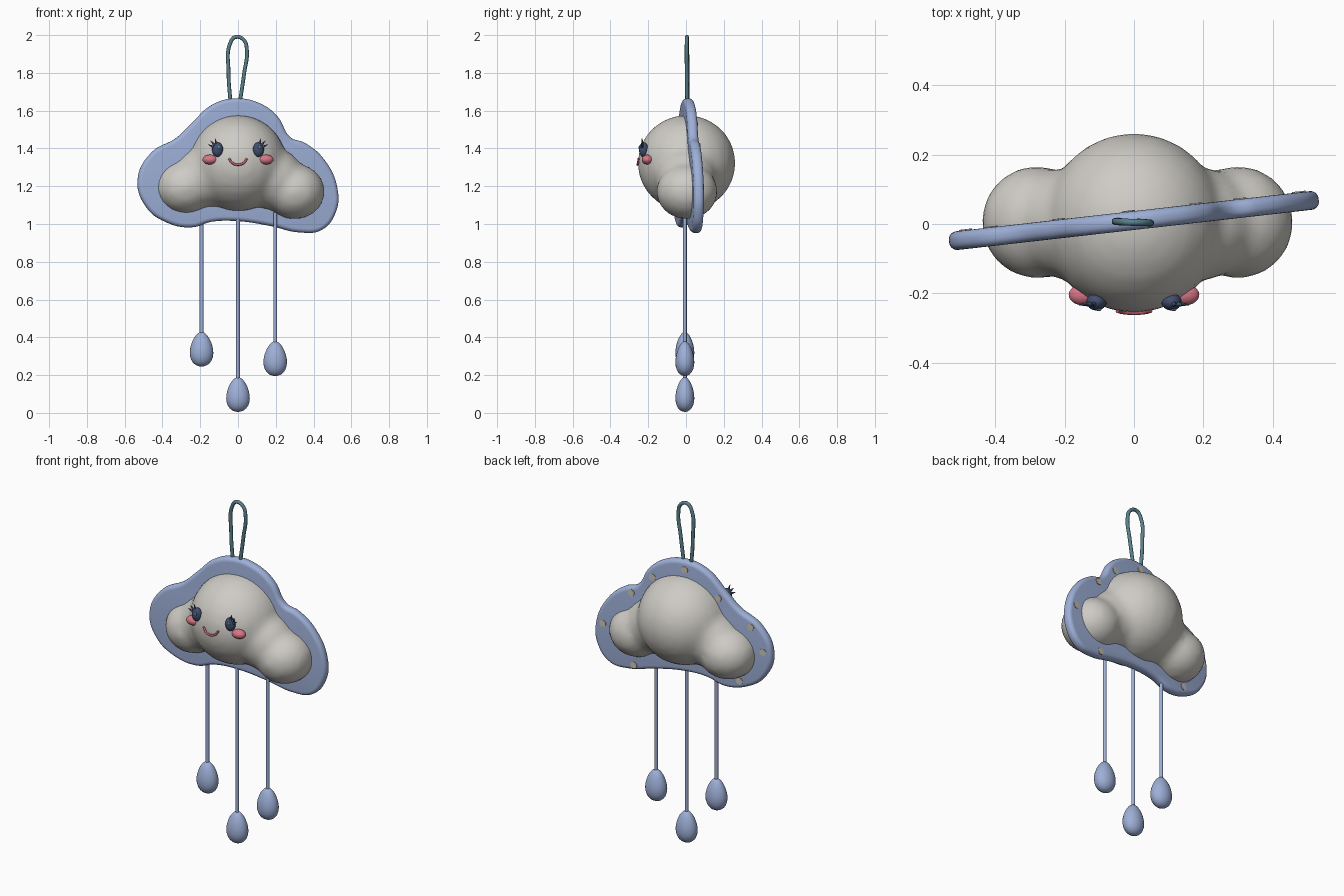
import bpy, bmesh, math
from mathutils import Vector, Matrix

if "Cube" in bpy.data.objects:
    bpy.data.objects.remove(bpy.data.objects["Cube"])


def material(name, rgb):
    m = bpy.data.materials.new(name)
    m.diffuse_color = (*rgb, 1)
    m.use_nodes = True
    m.node_tree.nodes["Principled BSDF"].inputs["Base Color"].default_value = m.diffuse_color
    return m


BLUE = material("felt blue", (0.34, 0.43, 0.68))
GREY = material("cloud grey", (0.62, 0.60, 0.56))
NAVY = material("eye navy", (0.055, 0.08, 0.16))
PINK = material("cheek pink", (0.68, 0.18, 0.24))
ROSE = material("mouth rose", (0.50, 0.11, 0.15))
TEAL = material("loop teal", (0.10, 0.22, 0.26))
CREAM = material("stitch cream", (0.60, 0.55, 0.44))


def activate(ob):
    bpy.ops.object.select_all(action='DESELECT')
    ob.select_set(True)
    bpy.context.view_layer.objects.active = ob


def finish(bm, name, mat, angle=60):
    bmesh.ops.recalc_face_normals(bm, faces=bm.faces)
    me = bpy.data.meshes.new(name)
    bm.to_mesh(me)
    bm.free()
    ob = bpy.data.objects.new(name, me)
    bpy.context.collection.objects.link(ob)
    me.materials.append(mat)
    activate(ob)
    bpy.ops.object.shade_smooth_by_angle(angle=math.radians(angle))
    return ob


def add_ball(bm, c, r, seg=24):
    m = Matrix.Translation(c) @ Matrix.Diagonal((*r, 1))
    return bmesh.ops.create_uvsphere(bm, u_segments=seg, v_segments=seg // 2 + 2,
                                     radius=1, matrix=m)["verts"]


def ball(name, c, r, mat):
    bm = bmesh.new()
    add_ball(bm, c, r)
    return finish(bm, name, mat)


def curve(name, pts, mat, dims='3D', cyclic=False, depth=0.01):
    cu = bpy.data.curves.new(name, 'CURVE')
    cu.dimensions = dims
    sp = cu.splines.new('BEZIER')
    sp.bezier_points.add(len(pts) - 1)
    for b, p in zip(sp.bezier_points, pts):
        b.co = (*p, 0) if len(p) == 2 else p
        b.handle_left_type = b.handle_right_type = 'AUTO'
    sp.use_cyclic_u = cyclic
    sp.resolution_u = 6
    cu.bevel_depth = depth
    cu.bevel_resolution = 4
    cu.use_fill_caps = True
    if dims == '2D':
        cu.fill_mode = 'BOTH'
        cu.extrude = 0.004
        cu.offset = -depth
    ob = bpy.data.objects.new(name, cu)
    bpy.context.collection.objects.link(ob)
    cu.materials.append(mat)
    return ob


def to_mesh(ob):
    activate(ob)
    bpy.ops.object.convert(target='MESH')
    ob = bpy.context.object
    bm = bmesh.new()
    bm.from_mesh(ob.data)
    bmesh.ops.remove_doubles(bm, verts=bm.verts, dist=0.0003)
    bm.to_mesh(ob.data)
    bm.free()
    bpy.ops.object.shade_smooth_by_angle(angle=math.radians(45))
    return ob


# Puffy cloud body: blended ellipsoids
bm = bmesh.new()
for c, r in [((0, 0.003, 1.322), (0.258, 0.26, 0.255)),
             ((-0.28, 0.005, 1.195), (0.16, 0.163, 0.145)),
             ((0.30, 0.005, 1.172), (0.16, 0.163, 0.147)),
             ((-0.17, 0, 1.25), (0.17, 0.165, 0.165)),
             ((0.18, 0, 1.24), (0.17, 0.165, 0.165))]:
    add_ball(bm, c, r)
body = finish(bm, "cloud_body", GREY)
rm = body.modifiers.new("blend", 'REMESH')
rm.mode = 'VOXEL'
rm.voxel_size = 0.022
rm.use_smooth_shade = True
sm = body.modifiers.new("soften", 'SMOOTH')
sm.iterations = 4
activate(body)
for m in ("blend", "soften"):
    bpy.ops.object.modifier_apply(modifier=m)

# Flat cloud backing with a rounded edge, slightly turned about z
outline = [(-0.015, 1.665), (-0.14, 1.63), (-0.25, 1.53), (-0.33, 1.455),
           (-0.46, 1.38), (-0.535, 1.235), (-0.49, 1.09), (-0.385, 1.01),
           (-0.25, 0.982), (-0.14, 1.012), (0, 1.015), (0.17, 0.99),
           (0.33, 0.955), (0.445, 0.968), (0.52, 1.06), (0.53, 1.185),
           (0.46, 1.34), (0.355, 1.43), (0.28, 1.458), (0.21, 1.57), (0.12, 1.637)]
place = (Matrix.Translation((0, 0.01, 0)) @ Matrix.Rotation(0.113, 4, 'Z')
         @ Matrix.Rotation(math.pi / 2, 4, 'X'))
rim = curve("cloud_rim", outline, BLUE, '2D', True, 0.023)
rim.matrix_world = place
to_mesh(rim)

# Small stitch patches on the back of the backing
bm = bmesh.new()
for i in (0, 2, 4, 5, 7, 12, 15, 17, 19):
    p = Vector(outline[i])
    p += (Vector((0, 1.27)) - p).normalized() * 0.05
    bmesh.ops.create_cone(bm, cap_ends=True, segments=10, radius1=0.02, radius2=0.02,
                          depth=0.006,
                          matrix=place @ Matrix.Translation((p.x, p.y, -0.027)))
finish(bm, "back_stitches", CREAM, 30)

# Face: eyes, lashes, highlights, cheeks
for s, side in ((-1, "left"), (1, "right")):
    eye = Vector((s * 0.108, -0.224, 1.394))
    ball(side + "_eye", eye, (0.029, 0.025, 0.039), NAVY)
    ball(side + "_eye_highlight", eye + Vector((0.006, -0.022, 0.012)),
         (0.008, 0.005, 0.01), TEAL)
    ball(side + "_cheek", (s * 0.147, -0.204, 1.341), (0.041, 0.03, 0.026), PINK)
    bm = bmesh.new()
    for ang in (25, 48, 75):
        a = math.radians(ang)
        d = Vector((s * math.cos(a), -0.1, math.sin(a))).normalized()
        start = eye + Vector((s * 0.024 * math.cos(a), -0.006, 0.032 * math.sin(a)))
        bmesh.ops.create_cone(bm, cap_ends=True, segments=8, radius1=0.009, radius2=0.001,
                              depth=0.036, matrix=Matrix.Translation(start + d * 0.013)
                              @ d.to_track_quat('Z', 'Y').to_matrix().to_4x4())
    finish(bm, side + "_lashes", NAVY)

# Smile
to_mesh(curve("mouth", [(-0.048, -0.25, 1.347), (-0.03, -0.254, 1.323), (0, -0.256, 1.314),
                        (0.03, -0.254, 1.323), (0.048, -0.25, 1.347)], ROSE, depth=0.006))

# Hanging loop
to_mesh(curve("hanging_loop", [(-0.04, 0.008, 1.645), (-0.05, 0.008, 1.8), (-0.038, 0.006, 1.965),
                               (-0.012, 0.005, 1.99), (0.03, 0.004, 1.975), (0.047, 0.003, 1.92),
                               (0.033, 0.004, 1.8), (0.01, 0.006, 1.645)], TEAL, depth=0.01))

# Strings and raindrops
for n, x, low, top in (("left", -0.193, 0.245, 1.04), ("middle", 0, 0.005, 1.06),
                       ("right", 0.197, 0.195, 1.06)):
    y = -0.006
    bm = bmesh.new()
    bot = low + 0.17
    bmesh.ops.create_cone(bm, cap_ends=True, segments=12, radius1=0.01, radius2=0.01,
                          depth=top - bot,
                          matrix=Matrix.Translation((x, y, (top + bot) / 2)))
    finish(bm, n + "_string", BLUE)
    bm = bmesh.new()
    for v in add_ball(bm, (0, 0, 0), (1, 1, 1)):
        k = 1 - 0.22 * v.co.z          # egg taper, narrow at the top
        v.co = (x + v.co.x * 0.061 * k, y + v.co.y * 0.049 * k, low + 0.092 + v.co.z * 0.092)
    finish(bm, n + "_raindrop", BLUE)
